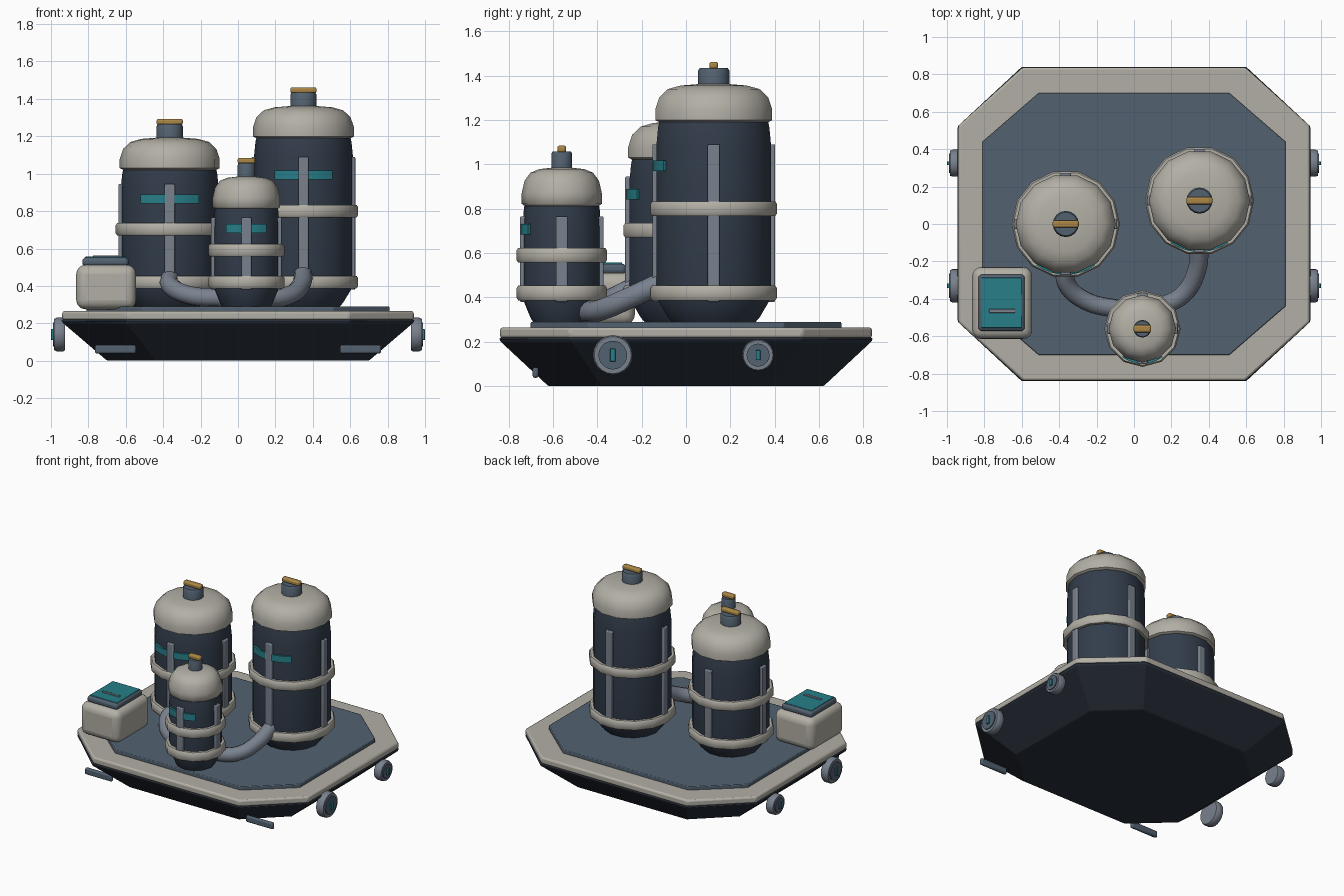
import bpy, bmesh
from math import sin, cos, pi, radians
from mathutils import Vector

if "Cube" in bpy.data.objects:
    bpy.data.objects.remove(bpy.data.objects["Cube"])


def mat(name, rgb):
    m = bpy.data.materials.new(name)
    m.diffuse_color = (*rgb, 1)
    m.use_nodes = True
    m.node_tree.nodes["Principled BSDF"].inputs["Base Color"].default_value = m.diffuse_color
    return m


NAVY = mat("navy", (0.032, 0.046, 0.07))
HULL = mat("hull_dark", (0.022, 0.03, 0.043))
DECK = mat("deck_blue", (0.085, 0.12, 0.16))
CREAM = mat("cream", (0.45, 0.43, 0.38))
STEEL = mat("steel", (0.19, 0.22, 0.27))
TEAL = mat("teal", (0.02, 0.21, 0.25))
BRASS = mat("brass", (0.4, 0.24, 0.06))


def finish(bm, name, m, bevel=0, segs=2, angle=35):
    bmesh.ops.recalc_face_normals(bm, faces=bm.faces)
    me = bpy.data.meshes.new(name)
    bm.to_mesh(me)
    bm.free()
    ob = bpy.data.objects.new(name, me)
    bpy.context.collection.objects.link(ob)
    me.materials.append(m)
    bpy.ops.object.select_all(action='DESELECT')
    bpy.context.view_layer.objects.active = ob
    ob.select_set(True)
    bpy.ops.object.shade_smooth_by_angle(angle=radians(angle))
    if bevel:
        b = ob.modifiers.new("bevel", 'BEVEL')
        b.width, b.segments, b.limit_method = bevel, segs, 'ANGLE'
    return ob


def loft(name, rings, m, closed=False, **kw):
    """Skin a list of point rings; cap the ends or close the loop."""
    bm = bmesh.new()
    vs = [[bm.verts.new(p) for p in r] for r in rings]
    n = len(vs[0])
    for a, b in zip(vs, vs[1:] + (vs[:1] if closed else [])):
        for i in range(n):
            bm.faces.new((a[i], a[(i + 1) % n], b[(i + 1) % n], b[i]))
    if not closed:
        bm.faces.new(vs[0])
        bm.faces.new(vs[-1])
    return finish(bm, name, m, **kw)


def octagon(hx, hy, cx, cy, z):
    q = [(hx, cy), (cx, hy), (-cx, hy), (-hx, cy)]
    return [(x, y, z) for x, y in q + [(-x, -y) for x, y in q]]


def lathe(name, c, profile, n, m, axis='Z', **kw):
    def ring(r, h):
        out = []
        for i in range(n):
            a = 2 * pi * i / n
            d = (r * cos(a), r * sin(a), h) if axis == 'Z' else (h, r * cos(a), r * sin(a))
            out.append(Vector(c) + Vector(d))
        return out
    return loft(name, [ring(r, h) for r, h in profile], m, **kw)


def box(name, lo, hi, m, bevel=0.006, segs=2):
    bm = bmesh.new()
    bmesh.ops.create_cube(bm, size=1)
    for v in bm.verts:
        v.co = [(a + b) / 2 + k * (b - a) for a, b, k in zip(lo, hi, v.co)]
    return finish(bm, name, m, bevel, segs)


# Hull, rim and deck
loft("hull", [octagon(.70, .62, .44, .38, 0), octagon(.94, .84, .60, .52, .205),
              octagon(.945, .84, .60, .525, .22)], HULL, bevel=.025, angle=20)
loft("hull_rim", [octagon(.94, .838, .595, .525, .217), octagon(.94, .838, .595, .525, .265)],
     CREAM, bevel=.012)
loft("deck_plate", [octagon(.81, .70, .51, .44, .25), octagon(.81, .70, .51, .44, .29)],
     DECK, bevel=.005)


def tank(tag, x, y, r, n, top, band_z, strip_top, label_z, label_half, neck_r):
    """One canister; top is the height where the dome ends."""
    d = top - .17
    lathe(tag + "_body", (x, y, 0),
          [(r * .70, .28), (r * .80, .31), (r * .96, .38), (r, .43), (r, d - .1),
           (r * .97, d - .02), (r * .93, d + .03)], n, NAVY, angle=40)
    lathe(tag + "_dome", (x, y, 0),
          [(r * .93, d), (r * 1.02, d + .012), (r * 1.02, d + .06), (r * .95, d + .115),
           (r * .80, d + .152), (r * .58, d + .168), (r * .25, d + .175)], n, CREAM, angle=60)
    # Bands
    for k, z in enumerate((.42, band_z)):
        o = r + .027
        lathe(f"{tag}_band_{k}", (x, y, z),
              [(r - .02, -.033), (o - .008, -.033), (o, -.022), (o, .022), (o - .008, .033),
               (r - .02, .033)], n, CREAM, closed=True, angle=50)
    # Vertical straps on four sides
    for k in range(4):
        hw = .027
        ob = box(f"{tag}_strap_{k}", (-hw, -r - .012, .38), (hw, -r + .03, strip_top), STEEL)
        ob.location = (x, y, 0)
        ob.rotation_euler.z = k * pi / 2
    # Curved label on the front
    rings = []
    for k in range(9):
        a = -pi / 2 + label_half * (k / 4 - 1)
        rings.append([(x + q * cos(a), y + q * sin(a), label_z + h)
                      for q, h in ((r - .02, -.024), (r + .009, -.024),
                                   (r + .009, .024), (r - .02, .024))])
    loft(tag + "_label", rings, TEAL)
    # Neck and handle
    lathe(tag + "_neck", (x, y, 0),
          [(neck_r, top - .01), (neck_r, top + .066), (neck_r * .9, top + .077)], 16, DECK)
    box(tag + "_handle", (x - neck_r, y - .02, top + .073), (x + neck_r, y + .02, top + .105),
        BRASS, .01)


tank("left_tank", -.365, 0, .262, 14, 1.188, .703, .945, .865, .62, .07)
tank("right_tank", .35, .125, .265, 14, 1.357, .80, 1.09, .993, .60, .07)
tank("front_tank", .045, -.56, .177, 12, .98, .59, .765, .707, .62, .047)


# Connecting pipes
def pipe(name, pts):
    cu = bpy.data.curves.new(name, 'CURVE')
    cu.dimensions = '3D'
    cu.bevel_depth, cu.bevel_resolution, cu.resolution_u = .05, 3, 6
    cu.use_fill_caps = True
    s = cu.splines.new('BEZIER')
    s.bezier_points.add(len(pts) - 1)
    for b, p in zip(s.bezier_points, pts):
        b.co = p
        b.handle_left_type = b.handle_right_type = 'AUTO'
    cu.materials.append(STEEL)
    bpy.context.collection.objects.link(bpy.data.objects.new(name, cu))


pipe("left_pipe", [(-.365, -.22, .45), (-.36, -.32, .40), (-.26, -.41, .35), (-.06, -.46, .335)])
pipe("right_pipe", [(.35, -.10, .47), (.335, -.25, .40), (.26, -.38, .345), (.12, -.45, .335)])

# Control box
box("control_box", (-.865, -.615, .275), (-.545, -.23, .513), CREAM, .05, 4)
box("control_lid", (-.832, -.572, .505), (-.585, -.27, .552), DECK, .018, 3)
box("control_screen", (-.818, -.555, .54), (-.598, -.287, .557), TEAL, .004)
box("control_screen_bar", (-.775, -.475, .55), (-.635, -.455, .563), STEEL, .003)

# Front bumper pads and side discs
for s, side in ((-1, "left"), (1, "right")):
    box(side + "_front_pad", (s * .655 - .11, -.692, .038), (s * .655 + .11, -.665, .085),
        DECK, .01)
    for y, r, end in ((-.33, .09, "front"), (.325, .072, "rear")):
        tag = f"{side}_{end}_disc"
        lathe(tag, (0, y, .14), [(r * .93, s * .925), (r, s * .935), (r, s * .97),
                                 (r * .93, s * .983)], 20, STEEL, axis='X')
        lathe(tag + "_hub", (0, y, .14), [(r * .72, s * .96), (r * .72, s * .99)], 20, DECK,
              axis='X')
        w, h = r * .14, r * .32
        box(tag + "_slot", (s * .985 - .015, y - w, .14 - h), (s * .985 + .015, y + w, .14 + h),
            TEAL, .003)
